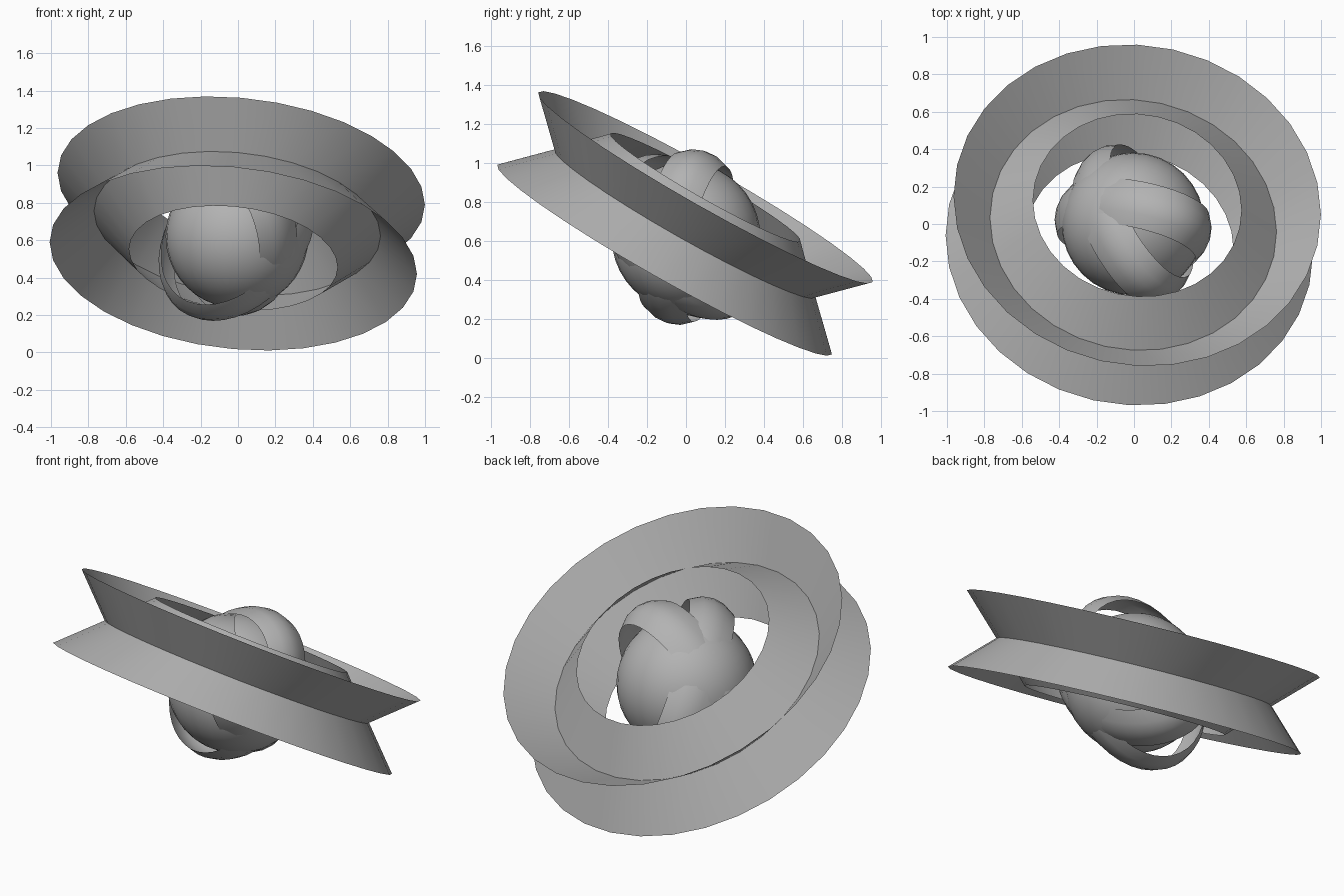
import bpy, math
from mathutils import Vector, Matrix

if "Cube" in bpy.data.objects:
    bpy.data.objects.remove(bpy.data.objects["Cube"])

grey = bpy.data.materials.new("plain_grey")
grey.diffuse_color = (0.45, 0.45, 0.45, 1)
grey.use_nodes = True
grey.node_tree.nodes["Principled BSDF"].inputs["Base Color"].default_value = grey.diffuse_color


def frame(normal, along, centre):
    """Matrix whose z is the normal and whose x follows the long direction."""
    z = Vector(normal).normalized()
    x = Vector(along)
    x = (x - z * x.dot(z)).normalized()
    y = z.cross(x)
    m = Matrix((x, y, z)).transposed().to_4x4()
    m.translation = Vector(centre)
    return m


def sheet(name, profile, matrix, sides, squash=1.0):
    """Sweep an open (radius, height) profile around the local z axis."""
    verts, faces = [], []
    count = len(profile)
    for i in range(sides):
        a = 2 * math.pi * i / sides
        for r, h in profile:
            verts.append(matrix @ Vector((r * math.cos(a), r * squash * math.sin(a), h)))
    for i in range(sides):
        j = (i + 1) % sides
        for k in range(count - 1):
            faces.append((i * count + k, j * count + k, j * count + k + 1, i * count + k + 1))
    mesh = bpy.data.meshes.new(name)
    mesh.from_pydata(verts, [], faces)
    mesh.materials.append(grey)
    obj = bpy.data.objects.new(name, mesh)
    bpy.context.collection.objects.link(obj)
    smooth(obj)
    return obj


def smooth(obj):
    bpy.ops.object.select_all(action='DESELECT')
    obj.select_set(True)
    bpy.context.view_layer.objects.active = obj
    bpy.ops.object.shade_smooth_by_angle(angle=math.radians(35))


# Tilted outer ring: flared cones that meet at a shared waist
ring = frame((0.099, 0.49, 0.865), (1, 0, 0), (-0.004, -0.005, 0.69))
WAIST, OUTER, INNER, RISE = 0.77, 0.987, 0.56, 0.214
sheet("outer_flare", [(OUTER, -RISE), (WAIST, 0), (OUTER, RISE)], ring, 32)
sheet("inner_flare", [(INNER, -RISE), (WAIST, 0), (INNER, RISE)], ring, 32)

# Round core
CORE = (-0.005, 0.0, 0.62)
bpy.ops.mesh.primitive_uv_sphere_add(segments=32, ring_count=20, radius=0.382, location=CORE)
core = bpy.context.object
core.name = "core"
core.data.materials.append(grey)
smooth(core)

# Oval bands whose ends stand out of the core as curved blades
blade = [(0.45, -0.13), (0.49, -0.06), (0.50, 0.0), (0.49, 0.06), (0.45, 0.13)]
sheet("leaning_band", blade, frame((0.27, 0.92, -0.27), (0.31, 0.02, 0.40), CORE), 40, 0.74)
sheet("crossing_band", blade, frame((0.77, 0.54, 0.35), (0.10, -0.36, 0.33), CORE), 40, 0.74)
